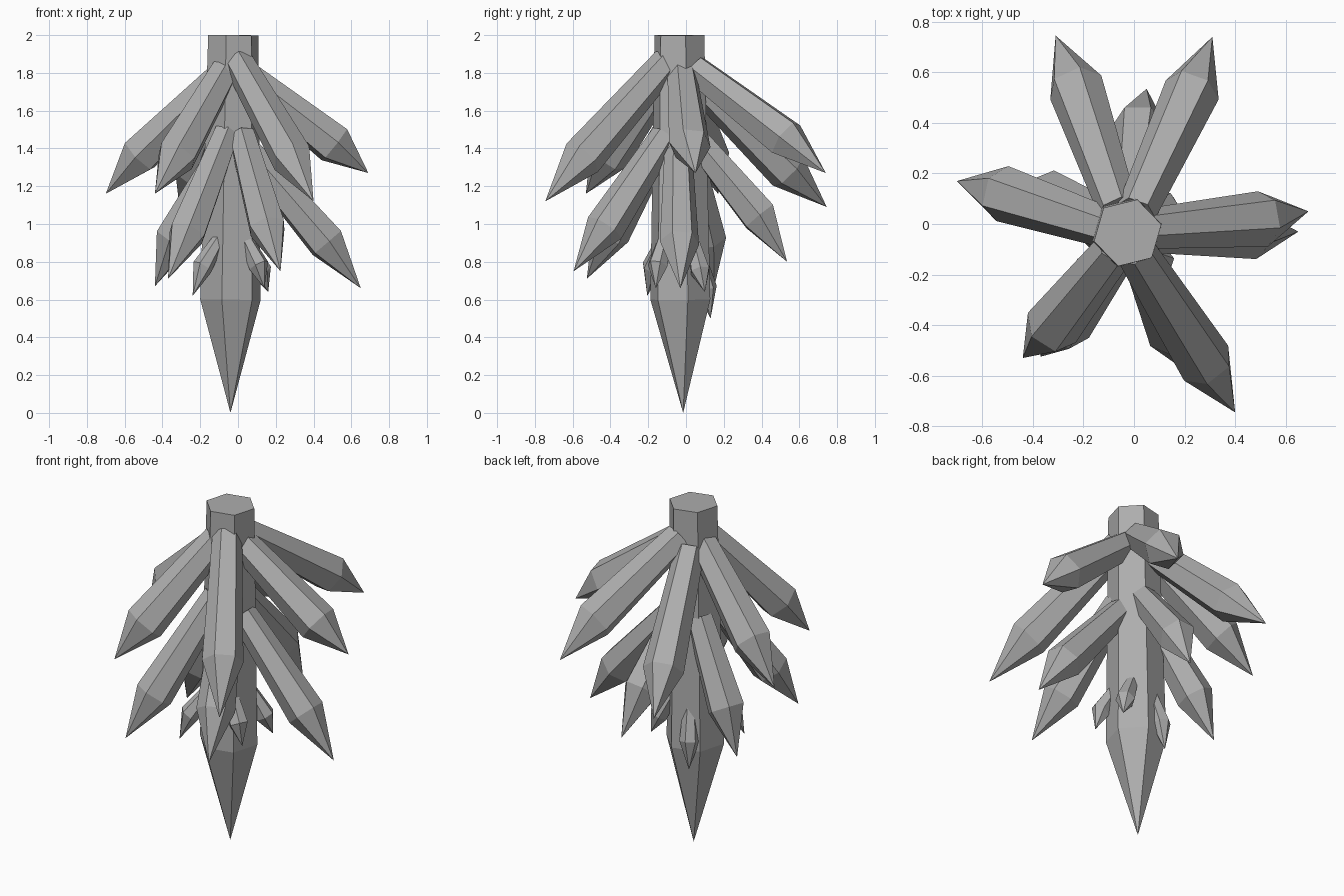
import bpy, bmesh, math
from mathutils import Vector

if "Cube" in bpy.data.objects:
    bpy.data.objects.remove(bpy.data.objects["Cube"])

stone = bpy.data.materials.new("grey_stone")
stone.diffuse_color = (0.42, 0.42, 0.42, 1)
stone.use_nodes = True
stone.node_tree.nodes["Principled BSDF"].inputs["Base Color"].default_value = stone.diffuse_color


def crystal(name, base, shoulder, tip, r_base, r_shoulder, roll=0.0):
    """Six-sided shaft that widens from base to shoulder, then a point."""
    base, shoulder, tip = Vector(base), Vector(shoulder), Vector(tip)
    axis = (shoulder - base).normalized()
    # ring frame: up is the skyward normal of the axis
    up = Vector((0, 1, 0)) if abs(axis.z) > 0.97 else Vector((0, 0, 1))
    up = (up - axis * up.dot(axis)).normalized()
    side = axis.cross(up)
    bm = bmesh.new()
    rings = []
    for centre, r in ((base, r_base), (shoulder, r_shoulder)):
        ring = []
        for i in range(6):
            a = roll + math.tau * i / 6
            ring.append(bm.verts.new(centre + r * (side * math.cos(a) + up * math.sin(a))))
        rings.append(ring)
    point = bm.verts.new(tip)
    bm.faces.new(rings[0])
    for i in range(6):
        j = (i + 1) % 6
        bm.faces.new((rings[0][i], rings[0][j], rings[1][j], rings[1][i]))
        bm.faces.new((rings[1][i], rings[1][j], point))
    bmesh.ops.recalc_face_normals(bm, faces=bm.faces)
    mesh = bpy.data.meshes.new(name)
    bm.to_mesh(mesh)
    bm.free()
    mesh.materials.append(stone)
    obj = bpy.data.objects.new(name, mesh)
    bpy.context.collection.objects.link(obj)


# central hanging shaft
crystal("main_shaft", (-0.025, -0.035, 2), (-0.04, -0.03, 0.6), (-0.04, -0.015, 0),
        0.137, 0.165, math.radians(14))

# long upper branches: base, shoulder, tip
upper = [
    ((-0.06, 0.05, 1.76), (-0.23, 0.54, 1.28), (-0.31, 0.745, 1.09)),
    ((0.01, 0.05, 1.82), (0.23, 0.53, 1.45), (0.31, 0.74, 1.27)),
    ((0.04, -0.02, 1.79), (0.51, 0.02, 1.42), (0.69, 0.05, 1.27)),
    ((0.00, -0.10, 1.86), (0.285, -0.55, 1.35), (0.40, -0.745, 1.12)),
    ((-0.07, -0.09, 1.81), (-0.325, -0.41, 1.36), (-0.44, -0.53, 1.16)),
    ((-0.09, -0.02, 1.79), (-0.52, 0.12, 1.365), (-0.70, 0.17, 1.16)),
]
# middle branches
middle = [
    ((0.06, -0.04, 1.38), (0.47, -0.035, 0.90), (0.65, -0.03, 0.66)),
    ((-0.02, 0.05, 1.45), (0.02, 0.39, 1.04), (0.05, 0.535, 0.80)),
    ((-0.10, 0.02, 1.36), (-0.34, 0.11, 0.92), (-0.44, 0.15, 0.67)),
    ((-0.06, -0.11, 1.48), (-0.27, -0.40, 0.95), (-0.37, -0.525, 0.71)),
    ((0.02, -0.11, 1.47), (0.155, -0.43, 0.98), (0.225, -0.595, 0.75)),
]
# small shards near the point
small = [
    ((-0.10, -0.12, 0.92), (-0.19, -0.18, 0.77), (-0.24, -0.205, 0.62)),
    ((0.05, 0.04, 0.90), (0.125, 0.075, 0.75), (0.16, 0.10, 0.64)),
    ((0.03, -0.11, 0.94), (0.11, -0.15, 0.78), (0.14, -0.16, 0.66)),
    ((-0.07, 0.06, 0.86), (-0.10, 0.11, 0.66), (-0.11, 0.13, 0.50)),
]
for label, group, r0, r1 in (("upper_branch", upper, 0.08, 0.112),
                             ("middle_branch", middle, 0.075, 0.105),
                             ("small_shard", small, 0.035, 0.055)):
    for n, (base, shoulder, tip) in enumerate(group):
        crystal(f"{label}_{n + 1}", base, shoulder, tip, r0, r1, 0.15)
